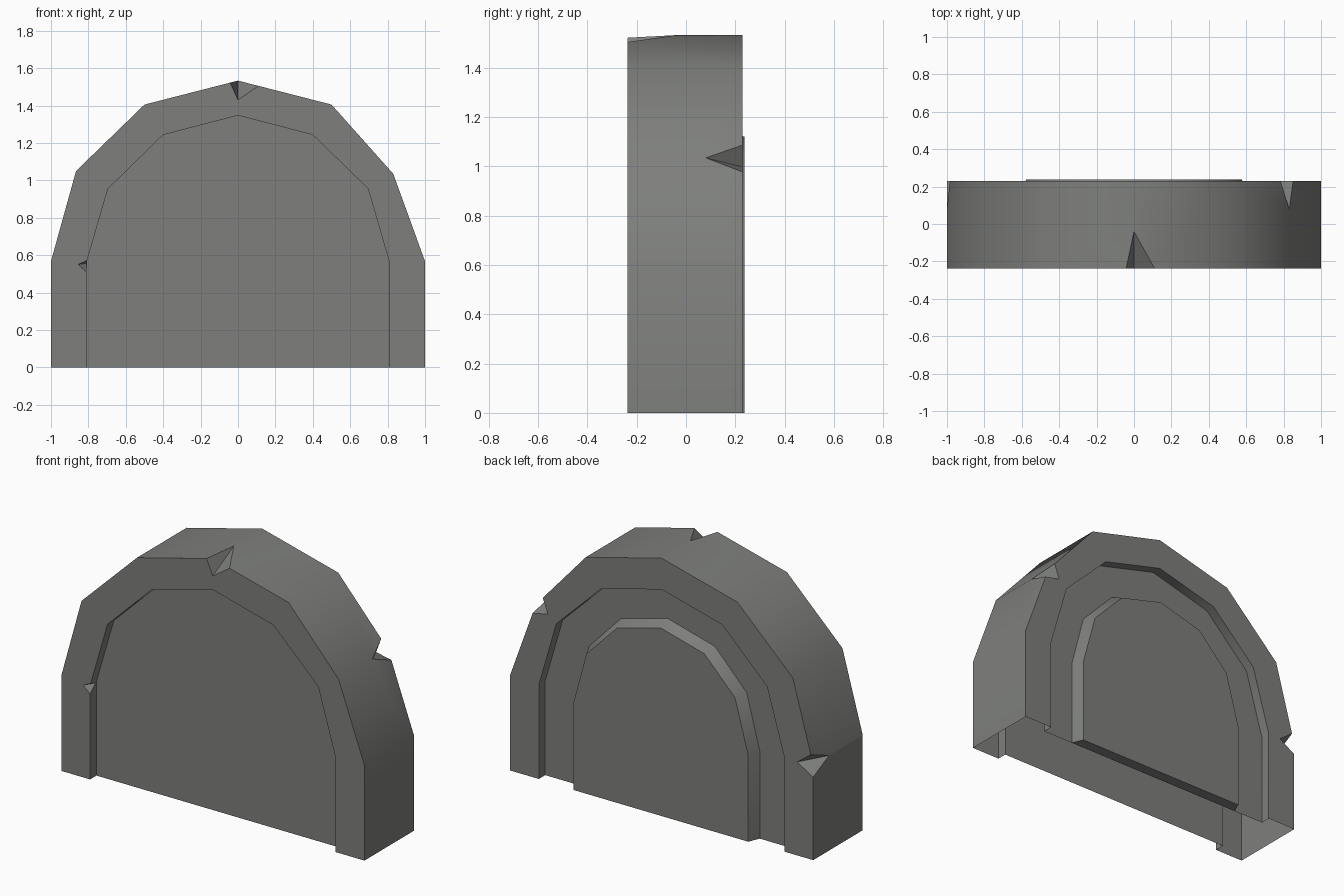
import bpy, bmesh, math
from mathutils import Vector

if "Cube" in bpy.data.objects:
    bpy.data.objects.remove(bpy.data.objects["Cube"])

stone = bpy.data.materials.new("grey_stone")
stone.diffuse_color = (0.21, 0.216, 0.205, 1)
stone.use_nodes = True
stone.node_tree.nodes["Principled BSDF"].inputs["Base Color"].default_value = stone.diffuse_color


def arch(half, fix=None):
    """Full arch outline (x, z) from right foot to left foot."""
    pts = half + [(-x, z) for x, z in reversed(half[:-1])]
    for i, p in (fix or {}).items():
        pts[i] = p
    return pts


def loft(name, layers, cap_start=True):
    """Skin a chain of (outline, y) arches, capping the ends and the foot."""
    bm = bmesh.new()
    rows = [[bm.verts.new((x, y, z)) for x, z in o] for o, y in layers]
    for a, b in zip(rows, rows[1:]):
        for i in range(len(a) - 1):
            bm.faces.new((a[i], a[i + 1], b[i + 1], b[i]))
    if cap_start:
        bm.faces.new(rows[0])
    bm.faces.new(rows[-1][::-1])
    bm.faces.new([r[0] for r in rows] + [r[-1] for r in reversed(rows)])
    bmesh.ops.recalc_face_normals(bm, faces=bm.faces)
    return add(name, bm)


def add(name, bm):
    me = bpy.data.meshes.new(name)
    bm.to_mesh(me)
    bm.free()
    me.materials.append(stone)
    ob = bpy.data.objects.new(name, me)
    bpy.context.collection.objects.link(ob)
    return ob


def select(ob):
    bpy.ops.object.select_all(action='DESELECT')
    ob.select_set(True)
    bpy.context.view_layer.objects.active = ob


def chip(target, p, d, a, b, t=1.0):
    """Cut a wedge whose two faces meet on line p-d and pass through a and b."""
    p, d, a, b = map(Vector, (p, d, a, b))
    mid = (p + d) / 2
    bm = bmesh.new()
    v = [bm.verts.new(q) for q in (p + (p - d) * t, d + (d - p) * t,
                                   a + (a - mid) * t, b + (b - mid) * t)]
    for f in ((0, 1, 2), (0, 1, 3), (0, 2, 3), (1, 2, 3)):
        bm.faces.new([v[i] for i in f])
    bmesh.ops.recalc_face_normals(bm, faces=bm.faces)
    cutter = add("chip_cutter", bm)
    cutter.hide_render = True
    m = target.modifiers.new("chip", 'BOOLEAN')
    m.operation, m.solver, m.object = 'DIFFERENCE', 'EXACT', cutter
    select(target)
    bpy.ops.object.modifier_apply(modifier=m.name)
    bpy.data.objects.remove(cutter)


F, B = -0.237, 0.23     # front and back of the rim
outer = arch([(1, 0), (1, .567), (.866, 1.05), (.5, 1.405), (0, 1.533)], {2: (.83, 1.035)})
inner = arch([(.81, 0), (.81, .56), (.695, .955), (.4, 1.243), (0, 1.347)])

# Arched slab with a sunken panel on both sides
slab = loft("arched_slab", [(inner, F + .06), (inner, F), (outer, F),
                            (outer, B), (inner, B), (inner, B - .06)])

# Chips in the rim
chip(slab, (0, -.04, 1.533), (0, F, 1.43), (-.042, F, 1.522), (.11, F, 1.505))
chip(slab, (.83, .08, 1.035), (.75, B, .998), (.783, B, 1.085), (.85, B, .978))
chip(slab, (-1, .08, .567), (-.894, B, .557), (-.985, B, .625), (-1, B, .495))
chip(slab, (-.81, -.186, .556), (-.855, F, .55), (-.806, F, .573), (-.81, F, .509), .12)

# The underside is open
bm = bmesh.new()
bm.from_mesh(slab.data)
under = [f for f in bm.faces if all(abs(v.co.z) < 1e-4 for v in f.verts)]
bmesh.ops.delete(bm, geom=under, context='FACES')
bm.to_mesh(slab.data)
bm.free()

# Raised plaque with sloped edges on the back
base = arch([(.606, 0), (.606, .52), (.52, .847), (.31, 1.067), (0, 1.15)])
face = arch([(.577, 0), (.577, .515), (.49, .835), (.288, 1.043), (0, 1.12)])
plaque = loft("back_plaque", [(base, B - .06), (face, .238)], cap_start=False)

for ob in (slab, plaque):
    select(ob)
    bpy.ops.object.shade_smooth_by_angle(angle=math.radians(35))
